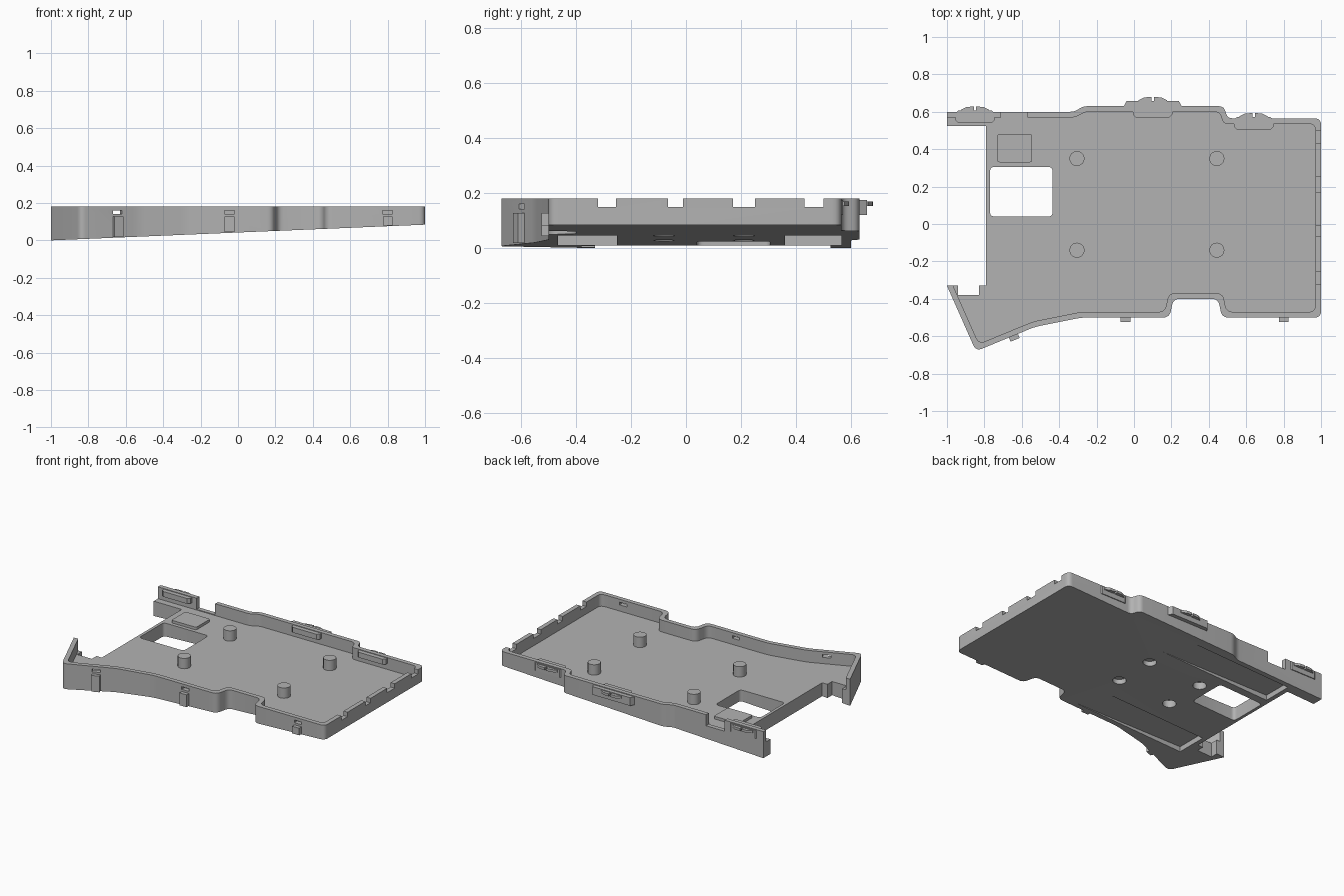
import bpy, bmesh, math
from mathutils import Vector, Matrix

cube = bpy.data.objects.get("Cube")
if cube:
    bpy.data.objects.remove(cube, do_unlink=True)

TOP, FLOOR, WALL, SLOPE = 0.18, 0.10, 0.03, 0.042

grey = bpy.data.materials.new("plain grey")
grey.use_nodes = True
grey.diffuse_color = (0.45, 0.45, 0.45, 1)
grey.node_tree.nodes["Principled BSDF"].inputs["Base Color"].default_value = grey.diffuse_color


def underside(x):
    return SLOPE * (x + 1)


def prism(name, points, z0, z1):
    """Solid made by raising a flat outline from z0 to z1."""
    bm = bmesh.new()
    base = bm.faces.new([bm.verts.new((p[0], p[1], z0)) for p in points])
    new = bmesh.ops.extrude_face_region(bm, geom=[base])["geom"]
    bmesh.ops.translate(bm, vec=(0, 0, z1 - z0),
                        verts=[g for g in new if isinstance(g, bmesh.types.BMVert)])
    bmesh.ops.recalc_face_normals(bm, faces=bm.faces)
    mesh = bpy.data.meshes.new(name)
    bm.to_mesh(mesh)
    bm.free()
    mesh.materials.append(grey)
    obj = bpy.data.objects.new(name, mesh)
    bpy.context.collection.objects.link(obj)
    return obj


def box(name, x0, x1, y0, y1, z0, z1):
    return prism(name, [(x0, y0), (x1, y0), (x1, y1), (x0, y1)], z0, z1)


def disc(name, x, y, r, z0, z1, sides=32):
    ring = [(x + r * math.cos(a), y + r * math.sin(a))
            for a in (math.tau * i / sides for i in range(sides))]
    return prism(name, ring, z0, z1)


def rounded(path, size=0.035, steps=5):
    """Round the inner corners of an open path."""
    out = [path[0]]
    for a, b, c in zip(path, path[1:], path[2:]):
        d = min(size, 0.4 * (a - b).length, 0.4 * (c - b).length)
        p, q = b + (a - b).normalized() * d, b + (c - b).normalized() * d
        for i in range(steps + 1):
            t = i / steps
            out.append(p * (1 - t) ** 2 + b * 2 * t * (1 - t) + q * t * t)
    return out + [path[-1]]


def inset(path, d):
    """Shift an open path to its left by d."""
    dirs = [(b - a).normalized() for a, b in zip(path, path[1:])]
    out = []
    for i, p in enumerate(path):
        u, v = dirs[max(i - 1, 0)], dirs[min(i, len(dirs) - 1)]
        n = Vector((-u.y, u.x)) + Vector((-v.y, v.x))
        out.append(p + n * (2 * d / n.length_squared))
    return out


def cut(target, cutter):
    cutter.hide_render = True
    mod = target.modifiers.new("cut", "BOOLEAN")
    mod.operation, mod.solver, mod.object = "DIFFERENCE", "EXACT", cutter
    bpy.context.view_layer.objects.active = target
    bpy.ops.object.modifier_apply(modifier=mod.name)
    bpy.data.objects.remove(cutter, do_unlink=True)


# Walled edge, running from the front left tip round to the back left tip
edge = [Vector(p) for p in [
    (-1, -.33), (-.845, -.68), (-.53, -.55), (-.28, -.5), (.19, -.5), (.21, -.4),
    (.45, -.4), (.47, -.5), (1, -.5), (1, .565), (.5, .565), (.48, .63),
    (-.27, .63), (-.32, .6), (-1, .6)]]
open_side = [(-1, .525), (-.79, .525), (-.79, -.33), (-.83, -.33),
             (-.83, -.38), (-.94, -.38), (-.94, -.33)]
tray = prism("tray", rounded(edge) + open_side, 0, TOP)

# Hollow interior, open at the left side
inner = inset(edge, WALL)
inner[0] -= (inner[1] - inner[0]).normalized() * 0.2
inner[-1].x -= 0.2
cut(tray, prism("cavity_cutter", rounded(inner), FLOOR, 0.3))

# Sloped underside
wedge = prism("slope_cutter", [(-1.2, underside(-1.2)), (1.2, underside(1.2)),
                               (1.2, -.3), (-1.2, -.3)], -1, 1)
wedge.data.transform(Matrix.Rotation(math.pi / 2, 4, "X"))
cut(tray, wedge)

# Floor window, with rounded corners
window = [Vector(p) for p in [(-.6, .04), (-.435, .04), (-.435, .305),
                              (-.77, .305), (-.77, .04), (-.6, .04)]]
cut(tray, prism("window_cutter", rounded(window, 0.025)[:-1], -.2, .3))

# Long shallow recesses and blind holes underneath
for y0, y1 in [(-.465, -.25), (.36, .565)]:
    cut(tray, box("recess_cutter", -.76, .2, y0, y1, -.2, .045))
for x in (-.35, .05):
    for y in (-.08, .21):
        cut(tray, disc("hole_cutter", x, y, .042, -.2, .075))

# Notches in the right end wall and the gap in the back wall
for y0, y1 in [(-.32, -.255), (-.065, -.01), (.17, .25), (.43, .5)]:
    cut(tray, box("notch_cutter", .9, 1.1, y0, y1, .15, .3))
cut(tray, box("gap_cutter", -.71, -.57, .55, .7, FLOOR + .005, .3))

# Front ribs with a slot above each
for i, (x, y, turn) in enumerate([(-.645, -.596, 22), (-.045, -.5, 0), (.8, -.5, 0)]):
    place = Matrix.Translation((x, y, 0)) @ Matrix.Rotation(math.radians(turn), 4, "Z")
    slot = box("slot_cutter", -.027, .027, -.05, .05, .142, .16)
    slot.data.transform(place)
    cut(tray, slot)
    rib = box(f"front_rib_{i + 1}", -.026, .026, -.025, .01, underside(x) + .004, .128)
    rib.data.transform(place)

# Back clips: outer ledge, split tongue and inner pad
for i, (x, y, out, half) in enumerate([(-.85, .6, .006, .09), (.1, .63, .027, .14),
                                       (.64, .565, .006, .09)]):
    prism(f"clip_ledge_{i + 1}", [(x - half - .02, y - .01), (x + half + .02, y - .01),
                                  (x + half, y + out), (x - half, y + out)], .12, .175)
    for s in (-1, 1):
        y1 = y + out
        prism(f"clip_tongue_{i + 1}_{'left' if s > 0 else 'right'}",
              [(x + s * .006, y1 - .01), (x + s * .08, y1 - .01), (x + s * .075, y1 + .005),
               (x + s * .045, y1 + .02), (x + s * .006, y1 + .022)], .153, .17)
    prism(f"clip_pad_{i + 1}", [(x - .09, y - .06), (x + .09, y - .06),
                                (x + .105, y - .045), (x + .105, y - .02),
                                (x - .105, y - .02), (x - .105, y - .045)], .14, TOP - .004)

# Standing posts and raised pad on the floor
for x in (-.305, .443):
    for y in (-.14, .35):
        post = disc("post", x, y, .04, FLOOR - .01, .17)
        bpy.ops.object.select_all(action="DESELECT")
        post.select_set(True)
        bpy.context.view_layer.objects.active = post
        bpy.ops.object.shade_smooth_by_angle()
pad = [Vector(p) for p in [(-.64, .33), (-.545, .33), (-.545, .48),
                           (-.73, .48), (-.73, .33), (-.64, .33)]]
prism("floor_pad", rounded(pad, 0.012)[:-1], FLOOR - .01, FLOOR + .018)

# Smooth the rounded corners, keeping hard edges
bpy.ops.object.select_all(action="DESELECT")
tray.select_set(True)
bpy.context.view_layer.objects.active = tray
bpy.ops.object.shade_smooth_by_angle()
